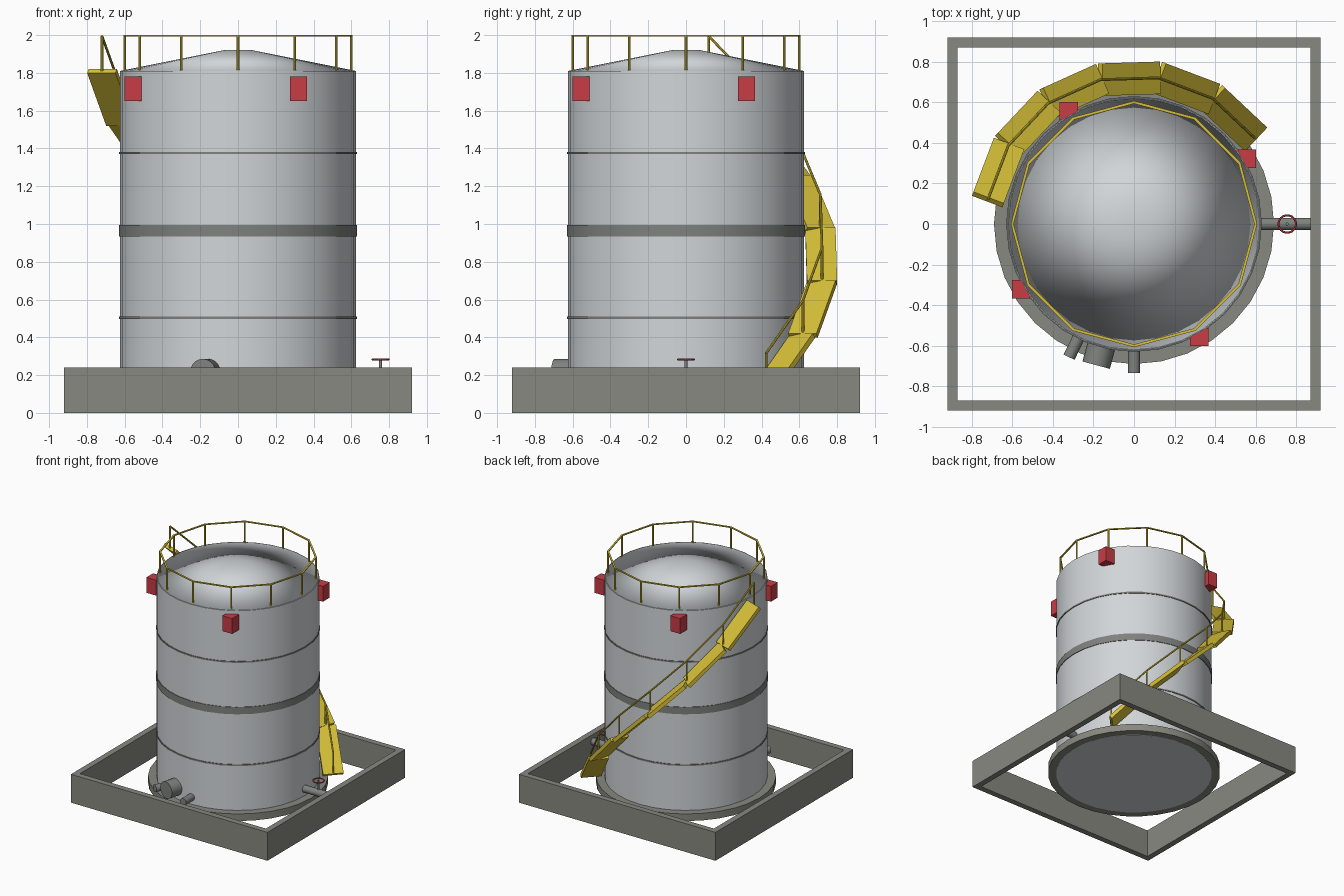
import bpy, bmesh
from math import sin, cos, pi, radians
from mathutils import Vector, Matrix

if "Cube" in bpy.data.objects:
    bpy.data.objects.remove(bpy.data.objects["Cube"])


def material(name, rgb):
    m = bpy.data.materials.new(name)
    m.use_nodes = True
    m.diffuse_color = (*rgb, 1)
    m.node_tree.nodes["Principled BSDF"].inputs["Base Color"].default_value = (*rgb, 1)
    return m


CONCRETE = material("concrete grey", (0.25, 0.25, 0.22))
SHELL = material("pale shell grey", (0.64, 0.67, 0.69))
STEEL = material("dull steel", (0.21, 0.225, 0.21))
YELLOW = material("safety yellow", (0.68, 0.53, 0.04))
RED = material("signal red", (0.58, 0.045, 0.06))


def finish(name, bm, mat, smooth=None):
    """Turn a bmesh into an object; smooth is an angle in degrees."""
    bmesh.ops.recalc_face_normals(bm, faces=bm.faces[:])
    mesh = bpy.data.meshes.new(name)
    bm.to_mesh(mesh)
    bm.free()
    mesh.materials.append(mat)
    ob = bpy.data.objects.new(name, mesh)
    bpy.context.scene.collection.objects.link(ob)
    if smooth:
        bpy.ops.object.select_all(action='DESELECT')
        ob.select_set(True)
        bpy.context.view_layer.objects.active = ob
        if smooth >= 180:
            bpy.ops.object.shade_smooth()
        else:
            bpy.ops.object.shade_smooth_by_angle(angle=radians(smooth))
    return ob


def add_cone(bm, p0, p1, r0, r1=None, segments=12):
    p0, p1 = Vector(p0), Vector(p1)
    d = p1 - p0
    turn = d.to_track_quat('Z', 'Y').to_matrix().to_4x4() if d.xy.length > 1e-6 else Matrix()
    bmesh.ops.create_cone(bm, cap_ends=True, segments=segments, radius1=r0,
                          radius2=r0 if r1 is None else r1, depth=d.length,
                          matrix=Matrix.Translation((p0 + p1) / 2) @ turn)


def lathe(bm, profile, segments, closed=True):
    """Spin (radius, z) points around the z axis."""
    rings = [[bm.verts.new((r * cos(2 * pi * i / segments), r * sin(2 * pi * i / segments), z))
              for i in range(segments)] for r, z in profile]
    pairs = list(zip(rings, rings[1:] + rings[:1]))
    for a, b in pairs if closed else pairs[:-1]:
        for i in range(segments):
            j = (i + 1) % segments
            bm.faces.new((a[i], a[j], b[j], b[i]))


def polar(r, degrees, z):
    return Vector((r * cos(radians(degrees)), r * sin(radians(degrees)), z))


# Square containment wall, open in the middle
bm = bmesh.new()
loops = []
for half, z in ((0.92, 0), (0.92, 0.24), (0.87, 0.24), (0.87, 0)):
    loops.append([bm.verts.new((sx * half, sy * half, z))
                  for sx, sy in ((-1, -1), (1, -1), (1, 1), (-1, 1))])
for a, b in zip(loops, loops[1:] + loops[:1]):
    for i in range(4):
        j = (i + 1) % 4
        bm.faces.new((a[i], a[j], b[j], b[i]))
finish("containment_wall", bm, CONCRETE)

# Foundation ring around the tank foot
bm = bmesh.new()
lathe(bm, [(0.69, 0.06), (0.69, 0.12), (0.62, 0.12), (0.62, 0.06)], 32)
finish("foundation_ring", bm, CONCRETE, 30)

# Tank shell and low conical roof
bm = bmesh.new()
add_cone(bm, (0, 0, 0.059), (0, 0, 1.81), 0.625, segments=32)
finish("tank_shell", bm, SHELL, 30)
bm = bmesh.new()
add_cone(bm, (0, 0, 1.811), (0, 0, 1.92), 0.62, 0.075, 32)
finish("tank_roof", bm, SHELL, 180)

# Hoops around the shell
for name, z0, z1 in (("lower_seam", 0.497, 0.509), ("middle_band", 0.935, 0.995),
                     ("upper_seam", 1.37, 1.382)):
    bm = bmesh.new()
    lathe(bm, [(0.63, z0), (0.63, z1), (0.615, z1), (0.615, z0)], 32)
    finish(name, bm, STEEL, 30)

# Guard rail on the roof edge
bm = bmesh.new()
lathe(bm, [(0.607, 1.992), (0.607, 2.0), (0.593, 2.0), (0.593, 1.992)], 12)
for i in range(12):
    add_cone(bm, polar(0.6, 30 * i, 1.8), polar(0.6, 30 * i, 1.996), 0.007, segments=8)
finish("roof_guard_rail", bm, YELLOW)

# Curved stair of straight flights, with its handrail
FLIGHTS, START, STEP = 6, 35.5, 22.5
LOW, RISE, RADIUS = 0.13, 0.28, 0.73
joints = [polar(RADIUS, START + STEP * i, LOW + RISE * i) for i in range(FLIGHTS + 1)]
bm = bmesh.new()
for i, (a, b) in enumerate(zip(joints, joints[1:])):
    along = (b - a).normalized()
    out = polar(1, START + STEP * (i + 0.5), 0)
    up = out.cross(along)
    frame = Matrix((along, out, up)).transposed().to_4x4()
    size = Matrix.Diagonal(((b - a).length, 0.16, 0.03, 1))
    bmesh.ops.create_cube(bm, size=1, matrix=Matrix.Translation((a + b) / 2) @ frame @ size)
finish("stair_flights", bm, YELLOW)

bm = bmesh.new()
lift = Vector((0, 0, 0.185))
for a in joints:
    add_cone(bm, a, a + lift, 0.007, segments=8)
for a, b in zip(joints, joints[1:]):
    add_cone(bm, a + lift, b + lift, 0.007, segments=8)
finish("stair_handrail", bm, YELLOW)

# Four boxes near the top of the shell
for i in range(4):
    bm = bmesh.new()
    spot = polar(0.643, 30 + 90 * i, 1.715)
    bmesh.ops.create_cube(bm, size=1, matrix=Matrix.Translation(spot)
                          @ Matrix.Diagonal((0.09, 0.09, 0.13, 1)))
    finish(f"alarm_box_{i + 1}", bm, RED)

# Pipe stubs and the access hatch at the front, outlet pipe on the left
for name, angle, reach, radius, z in (("front_stub", 270, 0.735, 0.03, 0.18),
                                      ("access_hatch", 255, 0.72, 0.07, 0.216),
                                      ("side_stub", 244, 0.73, 0.03, 0.18),
                                      ("outlet_pipe", 0, 0.87, 0.03, 0.18)):
    bm = bmesh.new()
    add_cone(bm, polar(0.58, angle, z), polar(reach, angle, z), radius, segments=20)
    finish(name, bm, STEEL, 40)

# Valve stem and hand wheel on the outlet pipe
bm = bmesh.new()
add_cone(bm, (0.755, 0, 0.18), (0.755, 0, 0.285), 0.008, segments=10)
finish("valve_stem", bm, STEEL, 40)
bm = bmesh.new()
lathe(bm, [(0.043 + 0.005 * cos(pi * k / 3), 0.283 + 0.005 * sin(pi * k / 3))
           for k in range(6)], 24)
finish("valve_wheel", bm, RED, 70).location.x = 0.755
